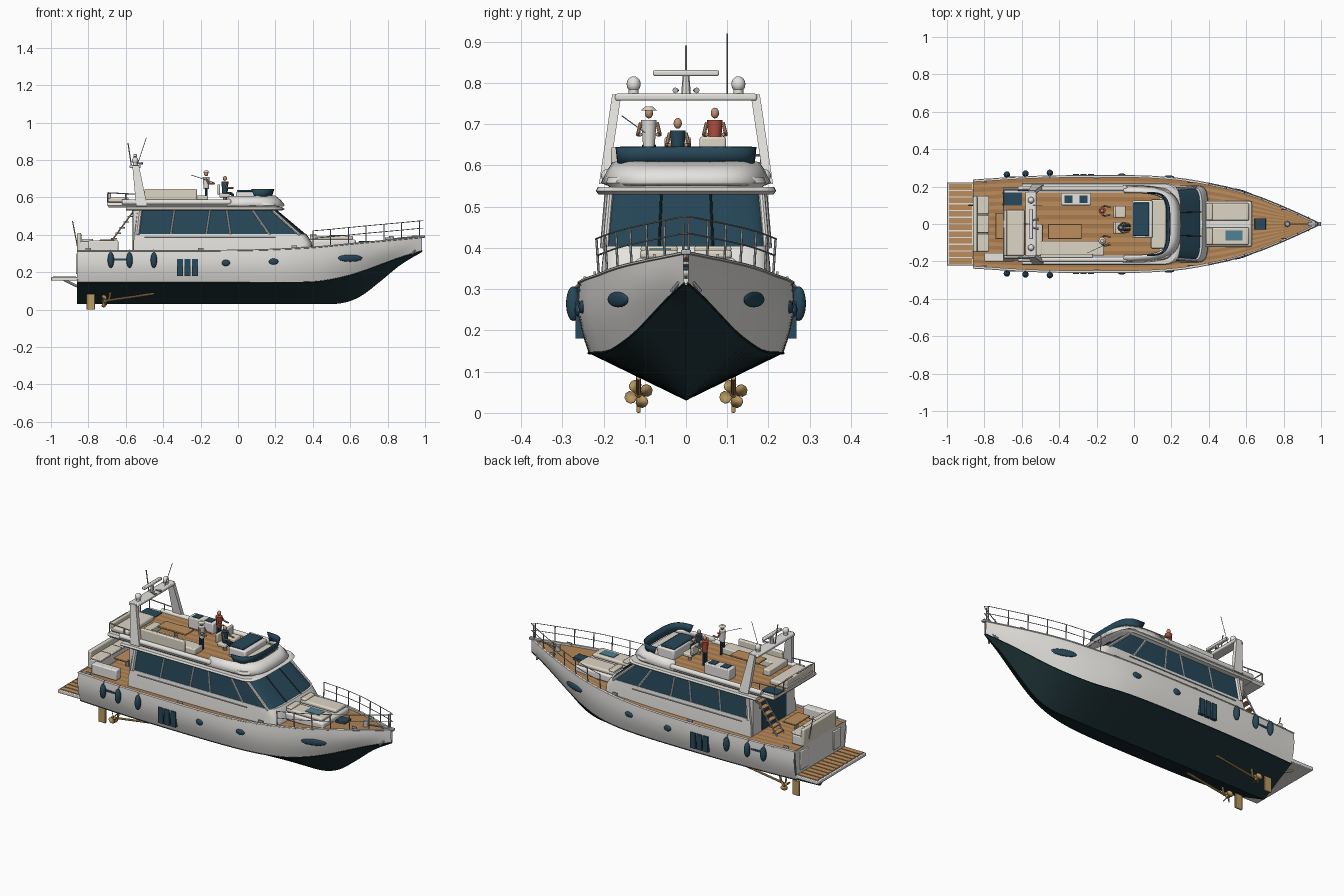
import bpy, bmesh, math
from mathutils import Vector, Matrix

if "Cube" in bpy.data.objects:
    bpy.data.objects.remove(bpy.data.objects["Cube"])

def mat(n, *c):
    m = bpy.data.materials.new(n); m.diffuse_color = (*c, 1); return m
WHITE = mat("gelcoat", .78, .77, .74); NAVY = mat("navy_glass", .02, .065, .1); DARK = mat("antifoul", .012, .03, .035)
TEAK = mat("teak", .5, .27, .11); TEAK2 = mat("teak_dark", .4, .2, .075); CREAM = mat("cushion", .72, .67, .56)
BRONZE = mat("bronze", .5, .32, .12); STEEL = mat("steel", .45, .46, .48); SKIN = mat("skin", .55, .3, .18)
RED = mat("red", .45, .08, .05); BLUE = mat("towel", .08, .22, .3)

def finish(name, bm, *mats):
    bmesh.ops.recalc_face_normals(bm, faces=bm.faces)
    me = bpy.data.meshes.new(name); bm.to_mesh(me); bm.free()
    o = bpy.data.objects.new(name, me); bpy.context.collection.objects.link(o)
    for m in mats: me.materials.append(m)
    return o

def loft(name, rows, m, closed=False, caps=False, thick=0):
    bm = bmesh.new()
    v = [[bm.verts.new(p) for p in r] for r in rows]
    n = len(rows[0])
    for a, b in zip(v, v[1:]):
        for i in range(n if closed else n - 1):
            j = (i + 1) % n
            bm.faces.new((a[i], a[j], b[j], b[i]))
    if caps: bm.faces.new(v[0]); bm.faces.new(v[-1])
    o = finish(name, bm, m)
    if thick:
        s = o.modifiers.new("thick", 'SOLIDIFY'); s.thickness = thick; s.offset = 0
    return o

def box(name, x0, x1, y0, y1, z0, z1, m, bev=0.0):
    bm = bmesh.new()
    bmesh.ops.create_cube(bm, size=1, matrix=Matrix.Translation(((x0+x1)/2, (y0+y1)/2, (z0+z1)/2))
                          @ Matrix.Diagonal((x1-x0, y1-y0, z1-z0, 1)))
    o = finish(name, bm, m)
    if bev:
        b = o.modifiers.new("round", 'BEVEL'); b.width = bev; b.segments = 2
    return o

def rod(name, pts, r, m, r2=None, seg=8):
    bm = bmesh.new()
    for a, b in zip(pts, pts[1:]):
        a, b = Vector(a), Vector(b); d = b - a
        bmesh.ops.create_cone(bm, cap_ends=True, segments=seg, radius1=r, radius2=r if r2 is None else r2, depth=d.length,
            matrix=Matrix.Translation((a+b)/2) @ d.to_track_quat('Z', 'Y').to_matrix().to_4x4())
    return finish(name, bm, m)

def ball(name, c, s, m, rot=0):
    bm = bmesh.new()
    bmesh.ops.create_uvsphere(bm, u_segments=16, v_segments=10, radius=1,
        matrix=Matrix.Translation(c) @ Matrix.Rotation(rot, 4, 'Z') @ Matrix.Diagonal((*s, 1)))
    return finish(name, bm, m)

def plan(z, a, f, w, c, p=.55):
    """Outline in plan: straight sides from a to c, rounded nose to f."""
    pts = [(a, -w, z)]
    for i in range(21):
        t = math.pi * (i / 20 - .5); s = math.sin(t)
        pts.append((c + (f - c) * max(math.cos(t), 0) ** p, math.copysign(abs(s) ** p, s) * w, z))
    return pts + [(a, w, z)]

def prism(name, rows, m): return loft(name, [plan(*r) for r in rows], m, True, True)

# hull stations: x, sheer half-width, sheer z, chine half-width, chine z, keel z
ST = [(-.86, .235, .318, .215, .145, .03), (-.5, .255, .318, .232, .145, .03), (0, .258, .32, .235, .145, .03),
      (.25, .242, .328, .222, .146, .03), (.42, .213, .338, .188, .15, .03), (.55, .183, .35, .152, .172, .034),
      (.65, .151, .36, .118, .2, .068), (.76, .108, .37, .08, .24, .15), (.87, .06, .38, .042, .28, .24),
      (.985, .006, .391, .004, .314, .309)]
def slope(i, k):
    a, b = ST[max(i-1, 0)], ST[min(i+1, len(ST)-1)]
    return (b[k] - a[k]) / (b[0] - a[0])
def hull(x):
    i = max(j for j in range(len(ST)-1) if ST[j][0] <= x + 1e-9)
    a, b = ST[i], ST[i+1]; h = b[0] - a[0]; t = (x - a[0]) / h
    return [(2*t**3-3*t*t+1)*a[k] + (t**3-2*t*t+t)*h*slope(i, k) + (3*t*t-2*t**3)*b[k] + (t**3-t*t)*h*slope(i+1, k)
            for k in range(1, 6)]
def side(x, z):
    sy, sz, cy, cz, _ = hull(x); t = (z - cz) / (sz - cz)
    return cy + (sy - cy) * t + .012 * math.sin(math.pi * t) * min(1, sy / .1)

XS = [-.86 + 1.845 * i / 60 for i in range(61)]
bottom = []
for x in XS:
    sy, sz, cy, cz, kz = hull(x); bottom.append([(x, -cy, cz), (x, 0, kz), (x, cy, cz)])
loft("hull_bottom", bottom, DARK)
for s in (1, -1):
    rows = []
    for x in XS:
        sy, sz, cy, cz, kz = hull(x); yi = max(sy - .01, 0)
        rows.append([(x, s * side(x, cz + (sz-cz)*k/6), cz + (sz-cz)*k/6) for k in range(7)] + [(x, s*yi, sz), (x, s*yi, sz-.014)])
    loft("hull_topside", rows, WHITE)
    rod("rub_rail", [(x, s*hull(x)[0], hull(x)[1]-.003) for x in XS], .004, WHITE, seg=6)
    rod("chine_rail", [(x, s*hull(x)[2], hull(x)[3]) for x in XS], .003, DARK, seg=6)
sy, sz, cy, cz, kz = hull(-.86)
loft("transom_lower", [[(-.86, -cy, cz), (-.86, cy, cz)], [(-.86, 0, kz), (-.86, .001, kz)]], DARK)
loft("transom_upper", [[(-.86, -cy, cz), (-.86, cy, cz)], [(-.86, -sy, sz), (-.86, sy, sz)]], WHITE)

# planked main deck
bm = bmesh.new(); N = 24
g = [[bm.verts.new((x, (2*j/N-1) * max(hull(x)[0]-.008, .001), hull(x)[1]-.01)) for j in range(N+1)] for x in XS]
for a, b in zip(g, g[1:]):
    for j in range(N): bm.faces.new((a[j], a[j+1], b[j+1], b[j])).material_index = j % 2
finish("main_deck", bm, TEAK, TEAK2)

# swim platform with slats
box("swim_platform", -1, -.855, -.222, .222, .155, .174, WHITE, .004)
for i in range(12): box("platform_slat", -.99, -.865, -.213+i*.036, -.183+i*.036, .173, .178, TEAK)
for y in (-.15, .15):
    rod("platform_bracket", [(-.93, y, .16), (-.86, y, .125)], .007, WHITE)
    box("transom_gate", -.866, -.85, y-.035, y+.035, .19, .3, WHITE, .004)

# fenders, vents, portholes, running gear, both sides
for s in (1, -1):
    for x in (-.68, -.58, -.45):
        y = s * (side(x, .26) + .015)
        ball("fender", (x, y, .265), (.017, .017, .042), NAVY)
        rod("fender_line", [(x, y, .3), (x, s*.25, .322)], .002, STEEL, seg=6)
    box("hawse_slot", -.67, -.46, s*.25-.004, s*.25+.004, .262, .274, NAVY)
    for x in (-.31, -.27, -.23):
        y = s * side(x, .225); box("engine_vent", x-.016, x+.016, y-.009, y+.009, .18, .27, NAVY)
    for x, z, a, b in ((-.065, .25, .022, .017), (.19, .257, .026, .016), (.6, .275, .07, .019)):
        ang = math.atan((side(x+.02, z) - side(x-.02, z)) / .04)
        ball("porthole", (x, s*side(x, z), z), (a, .009, b), NAVY, s*ang)
    y = s * .115
    rod("prop_shaft", [(-.725, y, .045), (-.45, y, .085)], .006, BRONZE)
    rod("shaft_strut", [(-.69, y, .05), (-.68, y, .1)], .006, BRONZE)
    ball("prop_hub", (-.715, y, .046), (.016, .009, .009), BRONZE)
    for k in range(4):
        t = k * math.pi/2 + .4; d = Vector((0, math.cos(t), math.sin(t))); e = Vector((.012, -.013*d.z, .013*d.y))
        c = Vector((-.715, y, .046))
        loft("prop_blade", [[c+d*r-e*w, c+d*r+e*w] for r, w in ((.006, .5), (.018, 1.1), (.028, 1), (.035, .3))], BRONZE, thick=.003)
    box("rudder", -.81, -.765, y-.005, y+.005, 0, .085, BRONZE, .003)

# deckhouse: white base, glass band, pillars
prism("house_base", [(.3, -.56, .4, .207, .3, .4), (.36, -.56, .395, .204, .3, .4), (.405, -.55, .365, .199, .27, .4)], WHITE)
prism("house_glass", [(.4, -.545, .36, .197, .27, .4), (.53, -.53, .205, .185, .13, .4)], NAVY)
for s in (1, -1):
    for xb, xt, r in ((-.54, -.525, .014), (-.36, -.34, .005), (-.17, -.15, .005), (-.04, -.06, .005), (.17, .08, .006), (.33, .185, .008)):
        rod("window_pillar", [(xb, s*.195, .4), (xt, s*.184, .53)], r, WHITE)
    rod("windshield_bar", [(.362, s*.065, .4), (.207, s*.06, .53)], .003, DARK)
    box("door_frame", -.562, -.535, s*.15-.04, s*.15+.04, .31, .53, WHITE)
box("salon_door", -.565, -.55, -.11, .11, .315, .52, NAVY)

# roof, flybridge slab, fairing, windscreen
prism("roof_brow", [(.53, -.6, .235, .212, .12, .45), (.538, -.6, .25, .219, .12, .45), (.548, -.6, .235, .214, .12, .45)], WHITE)
prism("fly_slab", [(.546, -.69, .22, .185, .1), (.558, -.7, .225, .195, .1), (.572, -.7, .215, .19, .1)], WHITE)
for i in range(14): box("fly_plank", -.69, .14, -.168+i*.024, -.144+i*.024, .57, .575, TEAK if i % 2 else TEAK2)
loft("fly_coaming", [plan(*r)[1:-1] for r in ((.555, 0, .245, .2, -.06), (.58, 0, .225, .188, -.06), (.605, 0, .195, .172, -.05))], WHITE, thick=.014)
loft("fly_windscreen", [plan(*r)[1:-1] for r in ((.598, 0, .175, .163, .09), (.645, 0, .192, .168, .07))], NAVY, thick=.006)
for s in (1, -1):
    rod("side_coaming", [(-.62, s*.19, .575), (-.05, s*.19, .575)], .014, WHITE, seg=12)
    ball("coaming_end", (-.05, s*.19, .575), (.016, .016, .016), WHITE)
    rod("fly_rail", [(-.695, s*.02, .625), (-.695, s*.183, .625), (-.5, s*.183, .615)], .003, STEEL)
    for x, y in ((-.695, .1), (-.695, .183), (-.6, .183)): rod("fly_post", [(x, s*y, .57), (x, s*y, .622)], .003, STEEL)
    # radar arch legs and domes
    loft("arch_leg", [[(x0, s*(y-.011), z), (x1, s*(y-.011), z), (x1, s*(y+.011), z), (x0, s*(y+.011), z)]
         for x0, x1, y, z in ((-.545, -.485, .2, .555), (-.565, -.53, .168, .772))], WHITE, True, True)
    rod("dome_base", [(-.55, s*.127, .77), (-.55, s*.127, .79)], .012, WHITE, seg=12)
    ball("sat_dome", (-.55, s*.127, .797), (.017, .017, .019), WHITE)
    rod("horn", [(-.54, s*.02, .782), (-.51, s*.026, .782)], .003, STEEL, .007)
box("arch_beam", -.58, -.52, -.172, .172, .757, .774, WHITE, .005)
rod("radar_mast", [(-.55, 0, .77), (-.55, 0, .82)], .012, WHITE, .008)
box("radar_bar", -.56, -.54, -.08, .08, .817, .831, WHITE, .004)
rod("antenna", [(-.57, 0, .77), (-.588, 0, .89)], .003, STEEL)
rod("whip_antenna", [(-.54, .1, .77), (-.49, .1, .92)], .0015, STEEL, seg=6)

# flybridge furniture
box("fly_sofa_seat", -.5, -.16, -.168, -.09, .573, .61, CREAM, .006)
box("fly_sofa_back", -.5, -.22, -.182, -.16, .575, .645, CREAM, .006)
box("fly_sofa_end", -.535, -.49, -.17, 0, .573, .61, CREAM, .006)
box("fly_table", -.46, -.28, -.08, 0, .622, .632, TEAK, .003)
rod("table_leg", [(-.37, -.04, .57), (-.37, -.04, .625)], .01, STEEL)
box("wet_bar", -.39, -.23, .1, .165, .573, .635, WHITE, .005)
for x in (-.35, -.27): box("bar_inset", x-.022, x+.022, .112, .153, .634, .638, NAVY)
box("aft_sunpad", -.7, -.585, -.17, .075, .573, .6, CREAM, .008)
box("aft_sunpad_back", -.7, -.68, -.17, .075, .59, .625, CREAM, .006)
box("stair_hatch", -.7, -.6, .1, .168, .572, .578, NAVY)
box("helm_console", -.01, .1, -.075, .125, .573, .63, WHITE, .008)
box("helm_dash", -.005, .08, -.065, .115, .629, .641, NAVY, .004)
box("forward_lounge", .09, .17, -.13, .13, .573, .6, CREAM, .006)
for y in (-.02, .065):
    box("helm_seat", -.1, -.045, y-.032, y+.032, .6, .622, CREAM, .006)
    box("helm_seat_back", -.11, -.095, y-.032, y+.032, .615, .67, CREAM, .006)
    rod("seat_post", [(-.07, y, .573), (-.07, y, .605)], .01, STEEL)

# people on the flybridge
def person(x, y, z, top, sit=False, hat=False):
    for s in (1, -1):
        hip = (x, y+s*.01, z+.075)
        rod("figure_leg", [hip, (x+.04, y+s*.01, z+.07), (x+.045, y+s*.01, z+.025)] if sit else [hip, (x, y+s*.012, z)], .007, NAVY)
        rod("figure_arm", [(x, y+s*.02, z+.128), (x+.012, y+s*.027, z+.1), (x+.045, y+s*.02, z+.1)], .0045, SKIN)
    rod("figure_torso", [(x, y, z+.07), (x, y, z+.135)], .014, top, .019, 12)
    ball("figure_head", (x, y, z+.152), (.011, .01, .013), SKIN)
    if hat: rod("figure_hat", [(x, y, z+.158), (x, y, z+.168)], .02, CREAM, .009, 12)
person(-.17, -.09, .575, WHITE, hat=True)
person(-.17, .07, .575, RED)
person(-.07, -.02, .55, NAVY, sit=True)
rod("fishing_rod", [(-.13, -.1, .68), (-.25, -.155, .72)], .0015, STEEL, seg=6)

# aft cockpit: stairs, sofa, table
for i in range(7): box("stair_step", -.7+i*.022, -.67+i*.022, .105, .165, .345+i*.03, .352+i*.03, TEAK)
for y in (.105, .165): rod("stair_rail", [(-.7, y, .335), (-.545, y, .545)], .004, STEEL)
box("cockpit_sofa", -.85, -.78, -.15, .15, .31, .365, WHITE, .006)
for y in (-.1, 0, .1): box("cockpit_cushion", -.84, -.775, y-.047, y+.047, .363, .378, CREAM, .005)
box("cockpit_sofa_back", -.86, -.838, -.15, .15, .31, .41, CREAM, .006)
box("cockpit_bench", -.8, -.64, -.2, -.155, .31, .37, WHITE, .006)
box("cockpit_table", -.74, -.66, -.08, .06, .365, .374, TEAK, .003)
rod("cockpit_table_leg", [(-.7, -.01, .31), (-.7, -.01, .367)], .01, STEEL)
rod("flag_pole", [(-.855, .1, .32), (-.885, .1, .475)], .003, STEEL)

# foredeck: trunk, sunpads, hatch, windlass, anchor, rails
box("foredeck_trunk", .36, .63, -.122, .122, .33, .375, WHITE, .01)
for s in (1, -1):
    box("foredeck_sunpad", .385, .615, s*.065-.047, s*.065+.047, .373, .395, CREAM, .008)
    box("sunpad_headrest", .385, .42, s*.065-.045, s*.065+.045, .39, .405, CREAM, .006)
    xs = [.4 + .095*i for i in range(7)]
    for h in (.045, .085):
        rod("bow_rail", [(x, s*(hull(x)[0]-.006+h*.1), hull(x)[1]+h) for x in xs] + [(.99, 0, .39+h)], .002, STEEL, seg=6)
    for x in xs:
        y, z = s*(hull(x)[0]-.006), hull(x)[1]; rod("stanchion", [(x, y, z-.01), (x, y*1.03, z+.086)], .003, STEEL, seg=6)
    for x in (-.8, -.2, .3, .8): box("cleat", x-.015, x+.015, s*(hull(x)[0]-.014)-.003, s*(hull(x)[0]-.014)+.003, hull(x)[1], hull(x)[1]+.012, STEEL)
    rod("house_handrail", [(-.5, s*.206, .385), (.2, s*.206, .385)], .003, STEEL)
    rod("anchor_fluke", [(.955, s*.006, .33), (.93, s*.035, .295)], .005, STEEL)
box("towel", .49, .58, -.088, -.036, .394, .398, BLUE)
box("deck_hatch", .645, .705, -.03, .03, .345, .366, NAVY, .003)
rod("windlass", [(.82, 0, .36), (.82, 0, .395)], .016, STEEL, .012, 12)
rod("anchor_chain", [(.83, 0, .378), (.98, 0, .394)], .004, STEEL)
box("bow_roller", .93, 1, -.012, .012, .384, .396, STEEL, .003)

bpy.ops.object.select_all(action='DESELECT')
for o in bpy.context.collection.objects:
    o.select_set(True); bpy.context.view_layer.objects.active = o
bpy.ops.object.shade_smooth_by_angle(angle=math.radians(35))

for m in bpy.data.materials:
    if m.users and not m.is_grease_pencil:
        m.use_nodes = True
        m.node_tree.nodes["Principled BSDF"].inputs["Base Color"].default_value = m.diffuse_color
